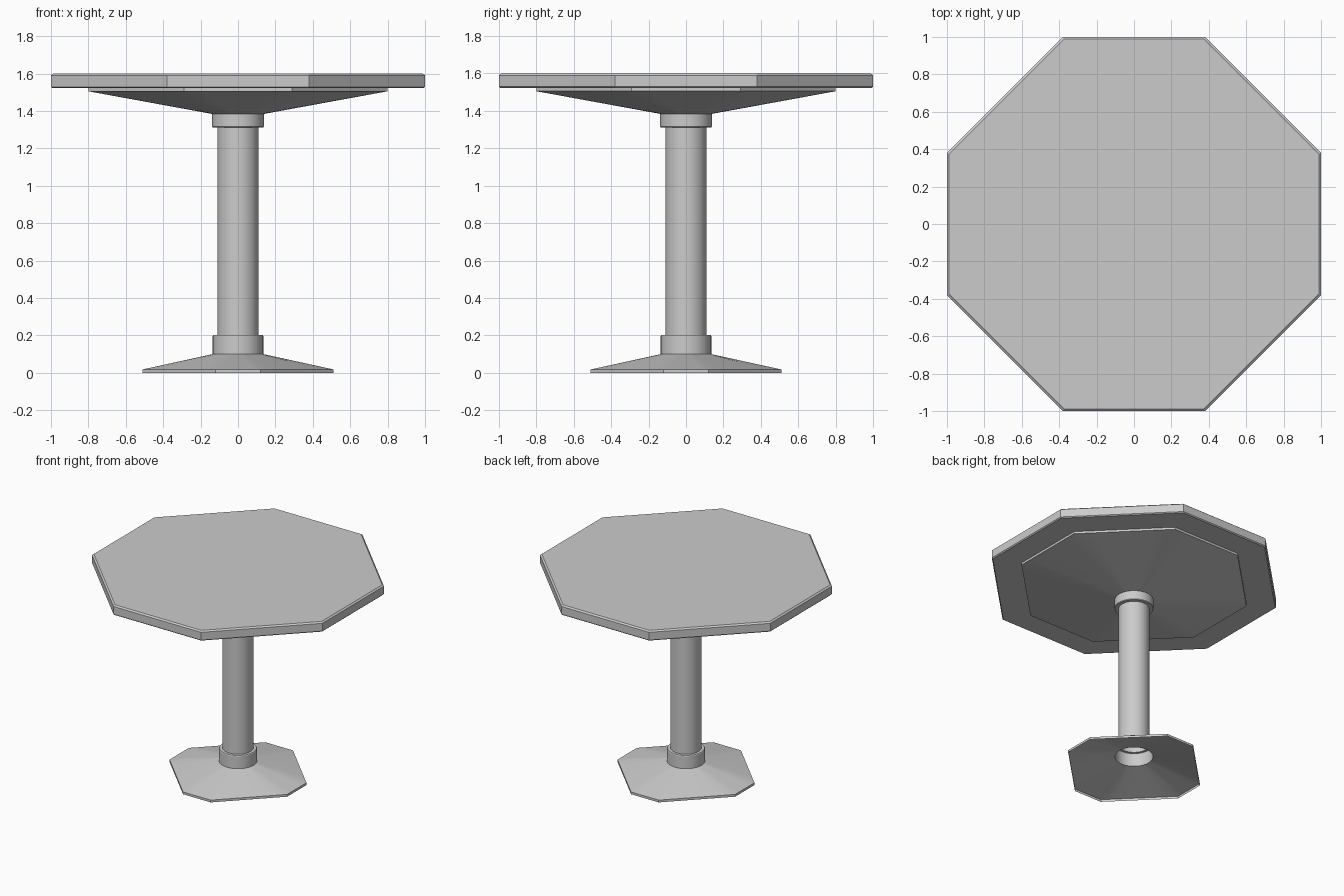
import bpy, bmesh
from math import hypot

if "Cube" in bpy.data.objects:
    bpy.data.objects.remove(bpy.data.objects["Cube"])

SUB = 6  # segments along each octagon side


def octagon(a, b, z):
    """Octagon ring: half width a, half length b of the axis-aligned sides."""
    c = [(a, -b), (a, b), (b, a), (-b, a), (-a, b), (-a, -b), (-b, -a), (b, -a)]
    pts = []
    for (x0, y0), (x1, y1) in zip(c, c[1:] + c[:1]):
        for i in range(SUB):
            t = i / SUB
            pts.append((x0 + (x1 - x0) * t, y0 + (y1 - y0) * t, z))
    return pts


def circle(r, z, shape):
    """Circle ring whose points line up with an octagon ring."""
    return [(r * x / hypot(x, y), r * y / hypot(x, y), z) for x, y, _ in shape]


def loft(name, rings, caps=False):
    bm = bmesh.new()
    loops = [[bm.verts.new(p) for p in ring] for ring in rings]
    n = len(loops[0])
    for lo, hi in zip(loops, loops[1:]):
        for i in range(n):
            j = (i + 1) % n
            bm.faces.new((lo[i], lo[j], hi[j], hi[i]))
    if caps:
        bm.faces.new(loops[0][::-1])
        bm.faces.new(loops[-1])
    mesh = bpy.data.meshes.new(name)
    bm.to_mesh(mesh)
    bm.free()
    ob = bpy.data.objects.new(name, mesh)
    bpy.context.collection.objects.link(ob)
    bpy.ops.object.select_all(action='DESELECT')
    ob.select_set(True)
    bpy.context.view_layer.objects.active = ob
    bpy.ops.object.shade_smooth_by_angle(angle=0.4)
    return ob


# Table top: octagonal slab with small chamfers
loft("table_top", [
    octagon(0.993, 0.377, 1.522), octagon(1.0, 0.38, 1.529),
    octagon(1.0, 0.38, 1.59), octagon(0.988, 0.375, 1.6)], caps=True)

# Base: hollow flared foot rising into a collar, open underneath
foot = octagon(0.51, 0.12, 0.0)
loft("base", [
    foot, octagon(0.51, 0.12, 0.018),
    circle(0.135, 0.1, foot), circle(0.135, 0.197, foot),
    circle(0.132, 0.202, foot), circle(0.11, 0.202, foot)])

# Central column, open at both ends
guide = octagon(1.0, 0.414, 0)
loft("column", [circle(0.11, 0.2, guide), circle(0.11, 1.315, guide)])

# Support under the top: collar flaring out to an octagonal rim
rim = octagon(0.8, 0.29, 1.523)
loft("top_support", [
    circle(0.11, 1.312, rim), circle(0.135, 1.312, rim),
    circle(0.138, 1.316, rim), circle(0.138, 1.384, rim),
    octagon(0.8, 0.29, 1.505), rim])
